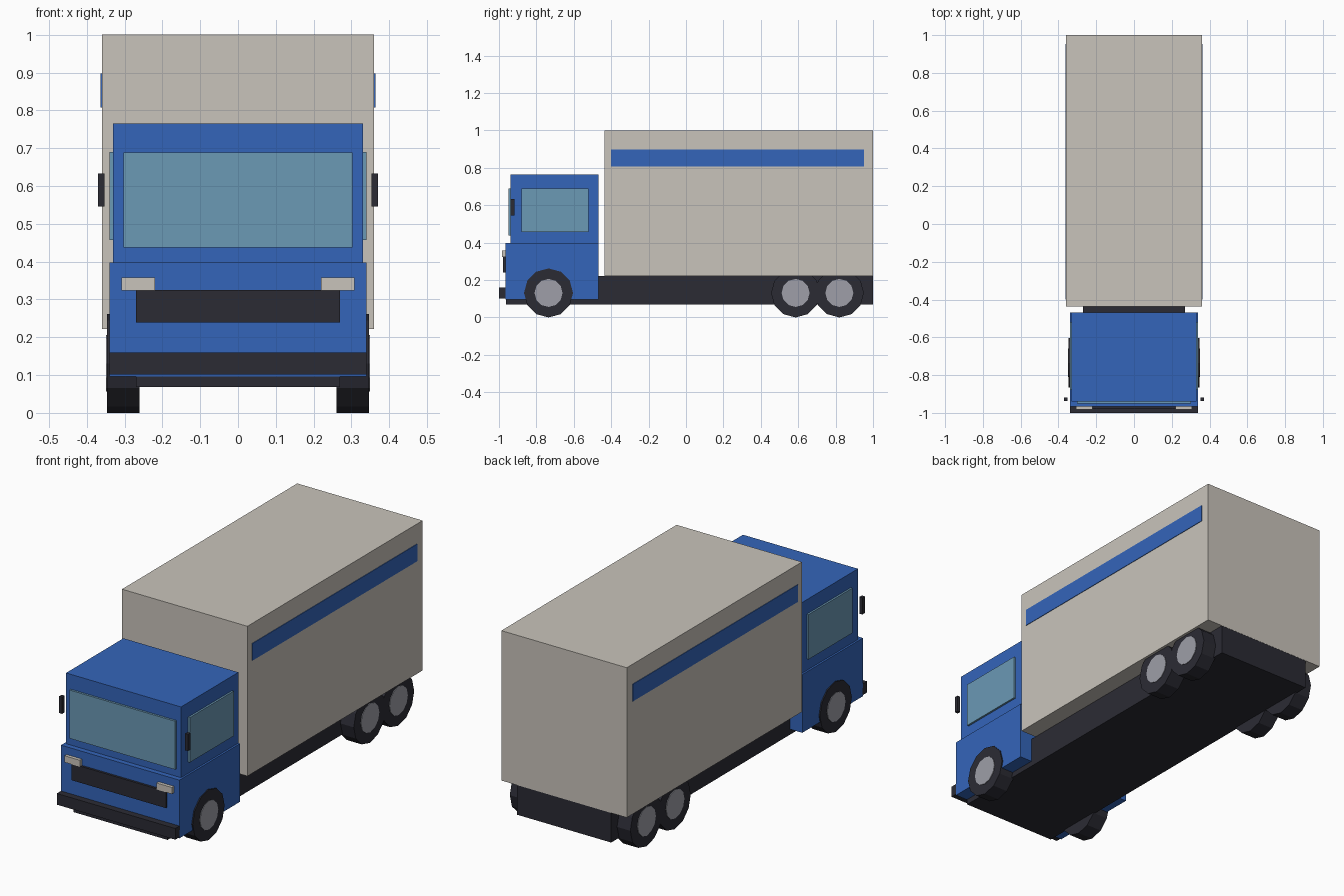
import bpy
import math

cube = bpy.data.objects.get("Cube")
if cube:
    bpy.data.objects.remove(cube, do_unlink=True)


def material(name, r, g, b):
    mat = bpy.data.materials.new(name)
    mat.use_nodes = True
    mat.diffuse_color = (r, g, b, 1)
    mat.node_tree.nodes["Principled BSDF"].inputs["Base Color"].default_value = (r, g, b, 1)
    return mat


blue = material("cab blue", 0.034, 0.13, 0.49)
cream = material("cargo cream", 0.584, 0.552, 0.497)
glass = material("window glass", 0.147, 0.319, 0.462)
dark = material("dark rubber", 0.024, 0.024, 0.034)
metal = material("hub metal", 0.342, 0.347, 0.392)


def box(name, mat, x, y, z):
    """Box filling the given (low, high) ranges."""
    spans = (x, y, z)
    bpy.ops.mesh.primitive_cube_add(size=1)
    obj = bpy.context.object
    obj.name = name
    obj.location = [(lo + hi) / 2 for lo, hi in spans]
    obj.scale = [hi - lo for lo, hi in spans]
    bpy.ops.object.transform_apply(location=True, rotation=False, scale=True)
    obj.data.materials.append(mat)
    return obj


def pair(name, mat, x, y, z):
    """Matching boxes on the left (+x) and right (-x) sides."""
    box("left_" + name, mat, x, y, z)
    box("right_" + name, mat, (-x[1], -x[0]), y, z)


def disc(name, mat, radius, x, y, z):
    """Twelve-sided cylinder lying along x."""
    bpy.ops.mesh.primitive_cylinder_add(
        vertices=12, radius=radius, depth=x[1] - x[0],
        location=(sum(x) / 2, y, z), rotation=(0, math.pi / 2, 0))
    obj = bpy.context.object
    obj.name = name
    obj.data.materials.append(mat)


# Chassis and cargo body
box("chassis", dark, (-0.27, 0.27), (-0.963, 0.999), (0.068, 0.222))
box("cargo_box", cream, (-0.36, 0.36), (-0.437, 1.0), (0.222, 1.0))
pair("cargo_stripe", blue, (0.357, 0.363), (-0.4, 0.953), (0.808, 0.897))

# Cab
box("lower_cab", blue, (-0.34, 0.34), (-0.966, -0.468), (0.096, 0.398))
box("upper_cab", blue, (-0.33, 0.33), (-0.939, -0.468), (0.398, 0.765))
box("windshield", glass, (-0.303, 0.303), (-0.95, -0.935), (0.437, 0.688))
pair("side_window", glass, (0.325, 0.34), (-0.88, -0.52), (0.457, 0.69))

# Front fittings
box("bumper", dark, (-0.34, 0.34), (-1.0, -0.96), (0.102, 0.16))
box("grille", dark, (-0.27, 0.27), (-0.978, -0.96), (0.239, 0.325))
pair("headlight", cream, (0.22, 0.308), (-0.983, -0.96), (0.324, 0.358))
pair("mirror", dark, (0.353, 0.37), (-0.938, -0.918), (0.546, 0.633))

# Wheels
WHEEL_RADIUS = 0.131
for axle, y in (("front", -0.735), ("middle", 0.586), ("rear", 0.82)):
    for side, s in (("left", 1), ("right", -1)):
        label = side + "_" + axle
        disc(label + "_tire", dark, WHEEL_RADIUS,
             sorted((s * 0.26, s * 0.346)), y, WHEEL_RADIUS)
        disc(label + "_hub", metal, 0.075,
             sorted((s * 0.3, s * 0.349)), y, WHEEL_RADIUS)
